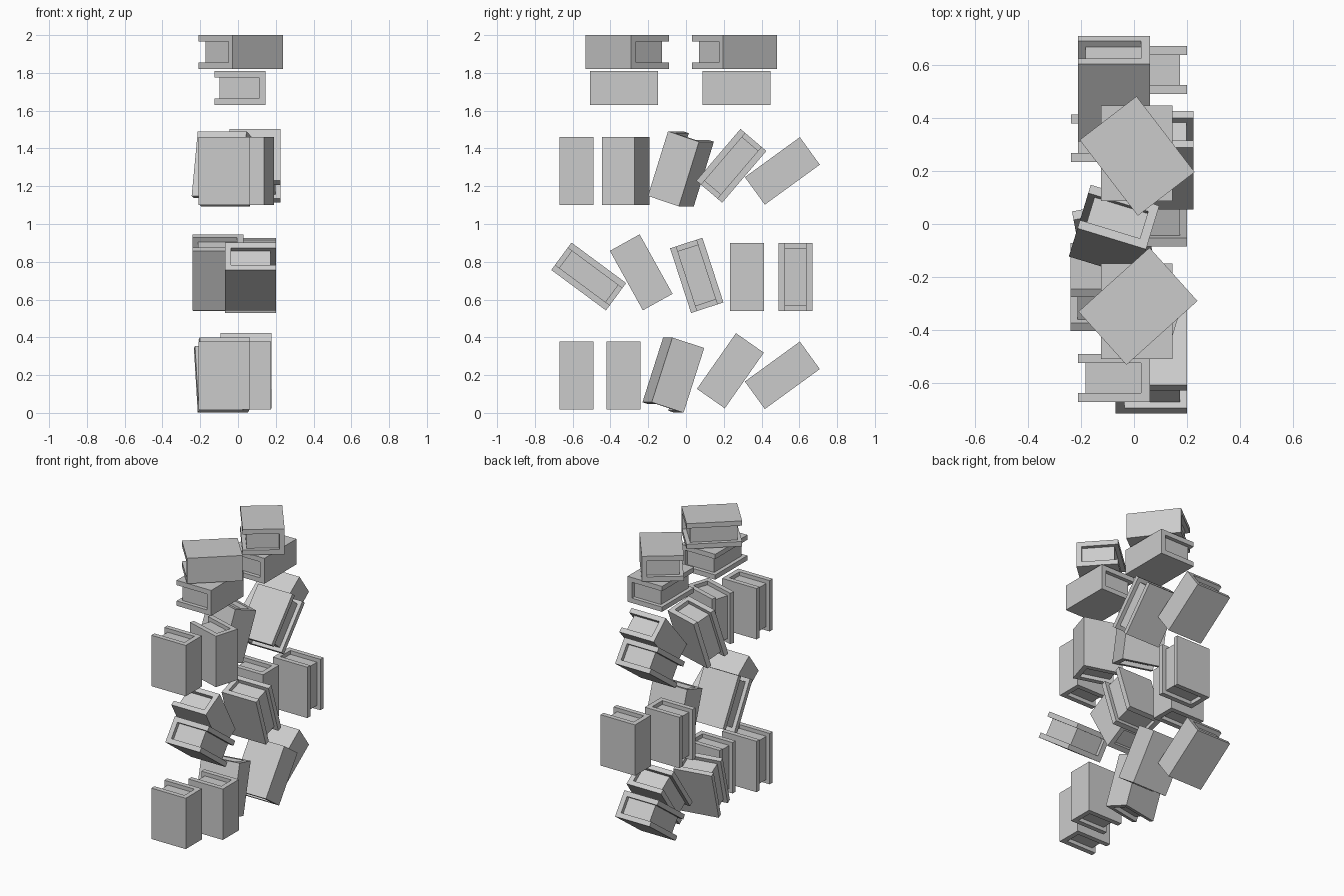
import bpy
from math import radians
from mathutils import Matrix, Vector

if "Cube" in bpy.data.objects:
    bpy.data.objects.remove(bpy.data.objects["Cube"])

W, T, H = 0.27, 0.18, 0.36      # width, thickness, height of a book
B, INSET = 0.034, 0.027         # board thickness, page inset


def prism(name, profile, height):
    """Closed mesh from an xy outline extruded symmetrically along z."""
    n = len(profile)
    verts = [(x, y, z) for z in (-height / 2, height / 2) for x, y in profile]
    faces = [tuple(reversed(range(n))), tuple(range(n, 2 * n))]
    faces += [(i, (i + 1) % n, (i + 1) % n + n, i + n) for i in range(n)]
    mesh = bpy.data.meshes.new(name)
    mesh.from_pydata(verts, [], faces)
    return mesh


# Cover: C-shaped outline, spine towards +x
w, t, s, b = W / 2, T / 2, W / 2 - B, T / 2 - B
cover = prism("cover", [(-w, -t), (w, -t), (w, t), (-w, t),
                        (-w, b), (s, b), (s, -b), (-w, -b)], H)
# Page block, set back from the cover edges
p = -w + INSET
pages = prism("pages", [(p, -b), (s, -b), (s, b), (p, b)], H - 2 * INSET)

# Each book: x, y, z of the centre, yaw, lean towards local +y (degrees)
# A yaw of 180 turns the spine to -x
rows = {
    "bottom_row": [
        (-0.075, -0.58, 0.198, 0, 0),
        (0.04, -0.33, 0.198, 0, 0),
        (-0.075, -0.067, 0.2, 10.5, 18),
        (0.043, 0.235, 0.223, 0, 35),
        (-0.075, 0.51, 0.199, 0, 54)],
    "middle_row": [
        (0.065, -0.515, 0.722, 180, 53.5),
        (-0.105, -0.237, 0.744, 0, -29),
        (0.065, 0.057, 0.728, 180, 18),
        (-0.102, 0.323, 0.72, 0, 0),
        (0.065, 0.58, 0.72, 180, 0)],
    "upper_row": [
        (-0.075, -0.58, 1.28, 0, 0),
        (0.035, -0.32, 1.28, -17, 0),
        (-0.075, -0.027, 1.292, -17, 18),
        (0.09, 0.24, 1.308, 180, -40.5),
        (-0.075, 0.51, 1.281, 0, 54)],
    "top_pile": [
        (0.01, -0.328, 1.72, 0, 90),
        (0.015, -0.31, 1.91, -48, 90),
        (0.01, 0.267, 1.72, 0, 90),
        (0.012, 0.256, 1.91, 37.5, 90)],
}

for row, books in rows.items():
    for i, (x, y, z, yaw, lean) in enumerate(books, 1):
        place = (Matrix.Translation(Vector((x, y, z)))
                 @ Matrix.Rotation(radians(yaw), 4, 'Z')
                 @ Matrix.Rotation(radians(-lean), 4, 'X'))
        for part in (cover, pages):
            ob = bpy.data.objects.new(f"{row}_book_{i}_{part.name}", part)
            bpy.context.collection.objects.link(ob)
            ob.matrix_world = place
